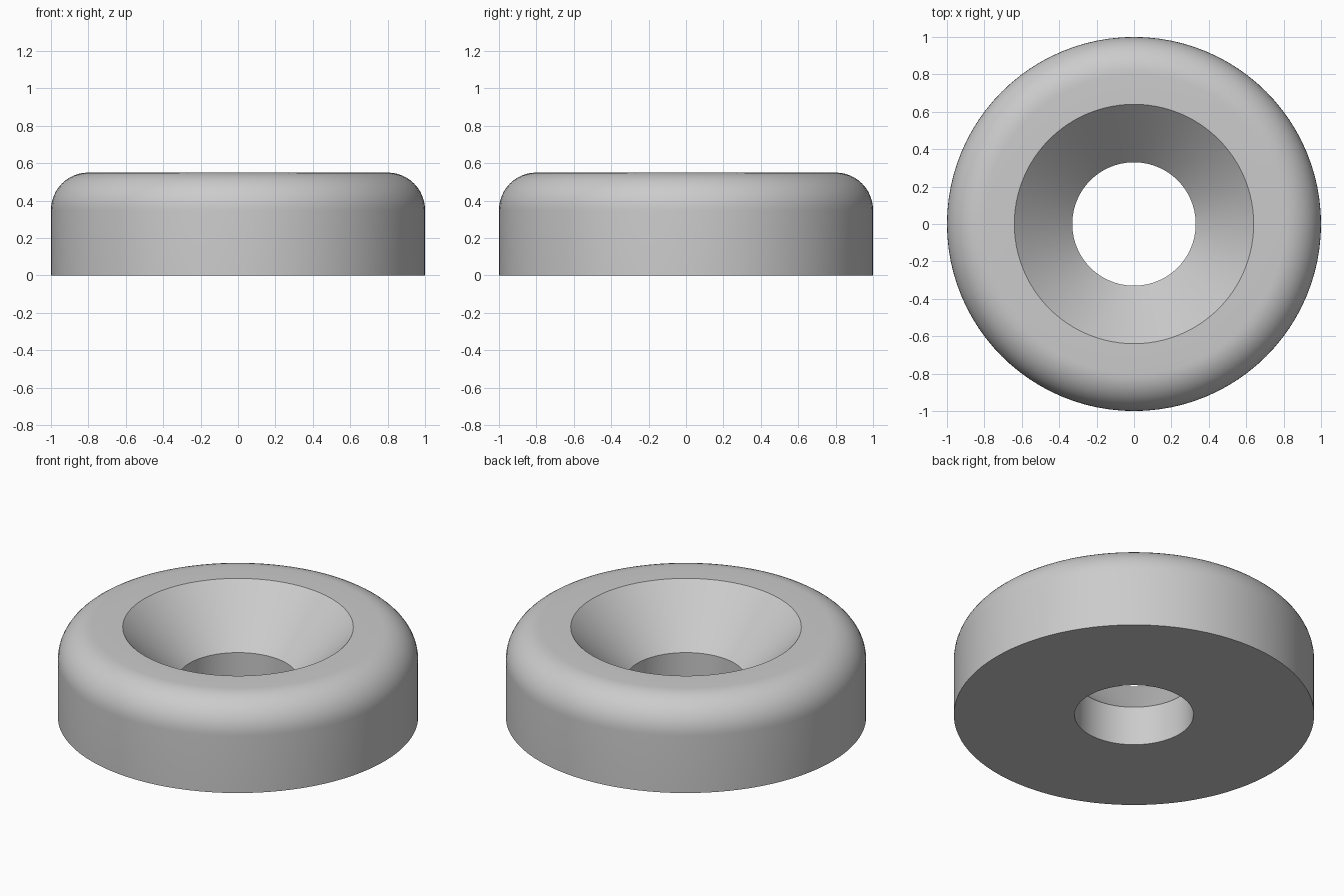
import bpy
import bmesh
from math import cos, sin, pi, radians
from mathutils import Matrix, Vector

cube = bpy.data.objects.get("Cube")
if cube:
    bpy.data.objects.remove(cube, do_unlink=True)

SEGMENTS = 96
OUTER, HEIGHT, FILLET = 1.0, 0.55, 0.2
HOLE, SINK, SINK_FLOOR = 0.33, 0.64, 0.24

# Light grey material
grey = bpy.data.materials.new("light_grey")
grey.use_nodes = True
colour = (0.6, 0.6, 0.6, 1.0)
grey.diffuse_color = colour
grey.node_tree.nodes["Principled BSDF"].inputs["Base Color"].default_value = colour

# Cross-section: base, straight wall, rounded shoulder, countersink, bore
profile = [(HOLE, 0), (OUTER, 0)]
for i in range(13):
    a = pi / 2 * i / 12
    profile.append((OUTER - FILLET + FILLET * cos(a),
                    HEIGHT - FILLET + FILLET * sin(a)))
profile += [(SINK, HEIGHT), (HOLE, SINK_FLOOR)]

# Revolve the section into a closed ring
bm = bmesh.new()
rings = []
for s in range(SEGMENTS):
    turn = Matrix.Rotation(2 * pi * s / SEGMENTS, 3, "Z")
    rings.append([bm.verts.new(turn @ Vector((r, 0, z))) for r, z in profile])
count = len(profile)
for s in range(SEGMENTS):
    a, b = rings[s], rings[(s + 1) % SEGMENTS]
    for i in range(count):
        j = (i + 1) % count
        bm.faces.new((a[i], b[i], b[j], a[j]))
bmesh.ops.recalc_face_normals(bm, faces=bm.faces)

mesh = bpy.data.meshes.new("countersunk_washer")
bm.to_mesh(mesh)
bm.free()
mesh.materials.append(grey)
washer = bpy.data.objects.new("countersunk_washer", mesh)
bpy.context.collection.objects.link(washer)

# Smooth curved walls, keeping the rim edges crisp
bpy.ops.object.select_all(action="DESELECT")
washer.select_set(True)
bpy.context.view_layer.objects.active = washer
bpy.ops.object.shade_smooth_by_angle(angle=radians(30))
